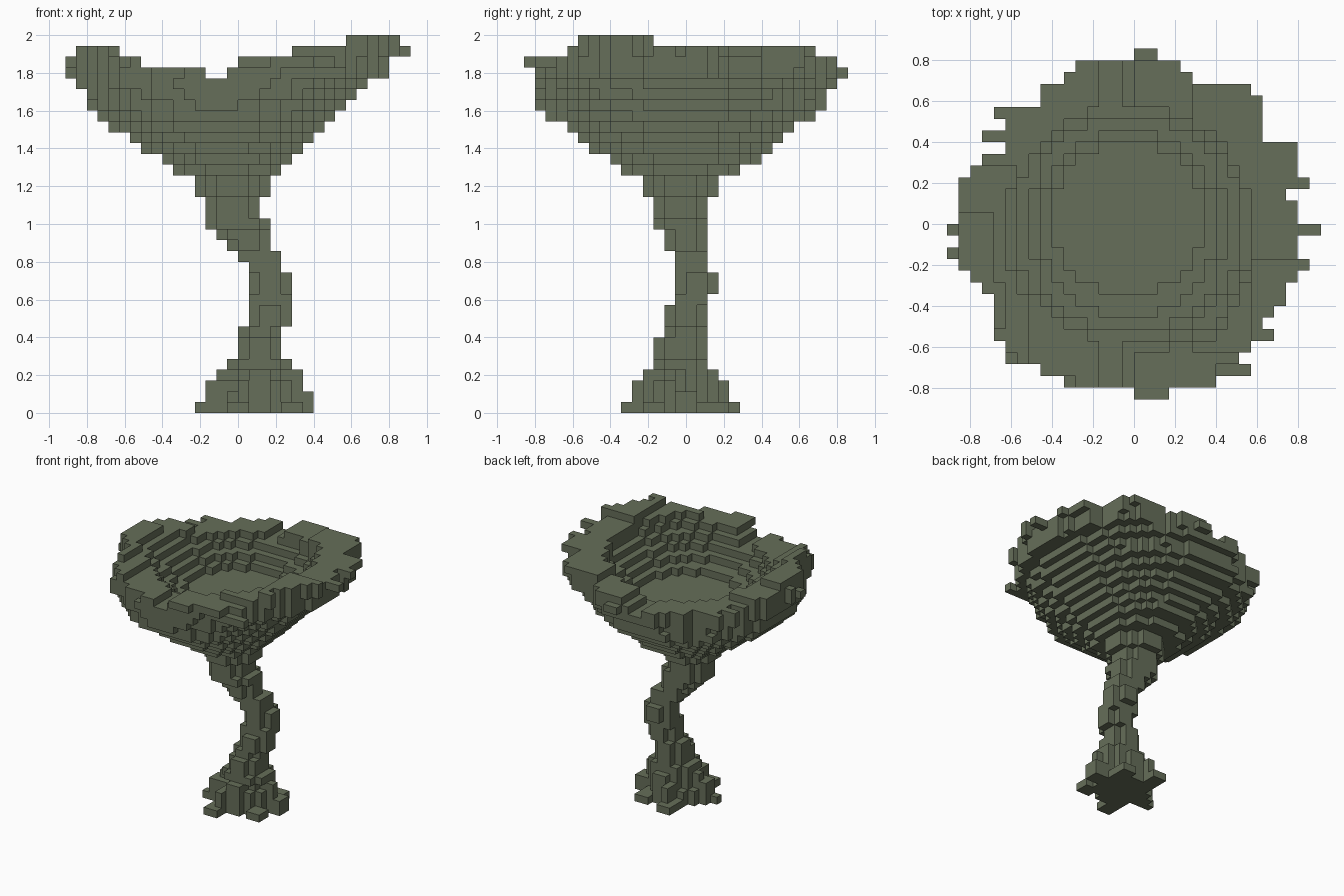
import bpy
import bmesh

cube = bpy.data.objects.get("Cube")
if cube:
    bpy.data.objects.remove(cube, do_unlink=True)

V = 2 / 35  # block size


def oval(x0, x1, y0, y1, power=2.2):
    """Grid cells inside a rounded outline that fills the given bounds."""
    cx, cy, rx, ry = (x0 + x1) / 2, (y0 + y1) / 2, (x1 - x0) / 2, (y1 - y0) / 2
    return {(x, y) for x in range(x0, x1) for y in range(y0, y1)
            if abs((x + .5 - cx) / rx) ** power + abs((y + .5 - cy) / ry) ** power <= 1}


def box(x0, x1, y0, y1, z0, z1):
    return {(x, y, z) for x in range(x0, x1) for y in range(y0, y1) for z in range(z0, z1)}


def stack(layers, start, power):
    """Blocks for a list of (repeat, bounds) layers, from the bottom up."""
    cells, z = set(), start
    for repeat, bounds in layers:
        for _ in range(repeat):
            cells |= {(x, y, z) for x, y in oval(*bounds, power)}
            z += 1
    return cells


# Root flare: a rounded core with arms reaching outwards
roots = stack([
    (2, (-2, 5, -4, 3)),
    (1, (-1, 5, -4, 3)),
    (1, (-1, 5, -3, 3)),
    (1, (-1, 5, -3, 2)),
], 0, 1.8)
roots |= box(-4, 0, -2, -1, 0, 1) | box(-3, 0, -2, 0, 0, 3) | box(-2, 0, -1, 0, 3, 4)
roots |= box(4, 7, -1, 1, 0, 2) | box(4, 6, -1, 0, 2, 4) | box(4, 6, -4, -2, 0, 1)
roots |= box(-1, 1, -6, -3, 0, 1) | box(0, 1, -5, -3, 1, 3) | box(1, 3, -4, -2, 3, 4)
roots |= box(-1, 1, 2, 5, 0, 1) | box(0, 1, 2, 4, 1, 3) | box(3, 5, 1, 4, 0, 1)

# Leaning trunk
trunk = stack([
    (2, (0, 4, -3, 2)),
    (1, (0, 4, -2, 2)),
    (2, (1, 5, -2, 2)),
    (1, (1, 5, -1, 2)),
    (2, (1, 5, -1, 3)),
    (1, (1, 4, -1, 2)),
    (1, (0, 4, -1, 2)),
    (1, (-1, 3, -2, 2)),
    (1, (-2, 3, -2, 2)),
    (1, (-3, 3, -3, 2)),
    (2, (-3, 2, -3, 2)),
    (2, (-4, 3, -4, 3)),
], 5, 2.2)

# Widening crown
crown = stack([
    (1, (-6, 4, -6, 5)),
    (1, (-7, 5, -7, 7)),
    (1, (-9, 6, -9, 8)),
    (1, (-10, 7, -10, 9)),
    (1, (-12, 8, -11, 10)),
    (1, (-13, 9, -13, 12)),
    (1, (-14, 10, -13, 13)),
    (1, (-14, 11, -14, 13)),
    (1, (-15, 12, -14, 14)),
    (2, (-15, 14, -14, 14)),
    (1, (-15, 15, -13, 13)),
], 22, 2.2)
crown |= box(-4, 0, -14, -12, 28, 29)

# Corner plates
crown |= box(5, 14, 4, 12, 33, 34) | box(5, 11, 4, 11, 32, 33)
crown |= box(-12, -8, -13, -8, 30, 32) | box(6, 10, -13, -10, 31, 32)
crown |= box(0, 7, -14, -11, 32, 33)

# Stepped hollow in the top, opening wider to the front and left
FLOOR = 28
for i in range(6):
    crown -= {(x, y, FLOOR + i)
              for x, y in oval(-7 - i, 6 + min(i, 4), -6 - i - (i > 0), 7 + min(i, 3))}

# Uneven rim: low in the middle, higher to each side
crown -= box(-3, -1, -16, 16, 31, 34)
crown -= box(-9, 0, -16, 16, 32, 34)
crown -= box(-11, 5, -16, 16, 33, 34)
crown -= box(-16, 16, -16, -11, 33, 34) | box(-16, 16, 12, 16, 33, 34)
crown -= box(-16, -8, 5, 16, 32, 34) | box(-16, -8, 1, 16, 33, 34)

# Raised tuft
tuft = {(x, y, 34) for x, y in oval(-15, 15, -14, 14)
        if x >= 10 and -10 <= y < -3}
tuft |= box(13, 15, -4, -3, 34, 35) | box(10, 11, -10, -9, 34, 35)
crown |= tuft | {(x, y, 33) for x, y, _ in tuft}

# Sprigs that stick out past the rim
crown |= box(-16, -14, -1, 0, 31, 33) | box(-16, -14, -3, -2, 31, 32)
crown |= box(12, 16, -1, 0, 33, 34) | box(12, 15, 3, 4, 33, 34)
crown |= box(12, 15, -4, -3, 33, 34) | box(0, 2, 13, 15, 31, 32)
crown |= box(0, 3, -15, -13, 32, 33) | box(-13, -8, 7, 8, 31, 32)
crown |= box(-12, -8, 9, 10, 31, 32) | box(10, 12, -10, -9, 33, 34)

# Ragged outline of the rim: left and right end of each row, front to back
OUTLINE = [
    (0, 3), (-6, 7), (-8, 10), (-11, 9), (-11, 10), (-12, 12), (-12, 11), (-12, 12),
    (-12, 13), (-13, 13), (-14, 14), (-15, 15), (-16, 14), (-15, 14), (-16, 16),
    (-15, 14), (-15, 14), (-15, 13), (-15, 15), (-14, 14), (-13, 14), (-11, 14),
    (-13, 11), (-11, 11), (-12, 11), (-8, 11), (-8, 10), (-6, 5), (-5, 5), (0, 2),
]
crown = {(x, y, z) for x, y, z in crown if OUTLINE[y + 15][0] <= x < OUTLINE[y + 15][1]}

# One colour
moss = bpy.data.materials.new("moss_green")
moss.use_nodes = True
colour = (.133, .156, .1, 1)
moss.diffuse_color = colour
moss.node_tree.nodes["Principled BSDF"].inputs["Base Color"].default_value = colour

solid = roots | trunk | crown


def build(name, cells):
    """Mesh the open sides of the blocks."""
    bm = bmesh.new()
    corners = {}

    def corner(p):
        if p not in corners:
            corners[p] = bm.verts.new([c * V for c in p])
        return corners[p]

    for cell in sorted(cells):
        for axis in range(3):
            for side in (0, 1):
                beside = list(cell)
                beside[axis] += 2 * side - 1
                if tuple(beside) in solid:
                    continue
                loop = []
                for a, b in ((0, 0), (1, 0), (1, 1), (0, 1)):
                    p = list(cell)
                    p[axis] += side
                    p[(axis + 1) % 3] += a
                    p[(axis + 2) % 3] += b
                    loop.append(corner(tuple(p)))
                bm.faces.new(loop if side else loop[::-1])
    mesh = bpy.data.meshes.new(name)
    bm.to_mesh(mesh)
    bm.free()
    mesh.materials.append(moss)
    bpy.context.collection.objects.link(bpy.data.objects.new(name, mesh))


for name, cells in (("roots", roots), ("trunk", trunk), ("crown", crown)):
    build(name, cells)
